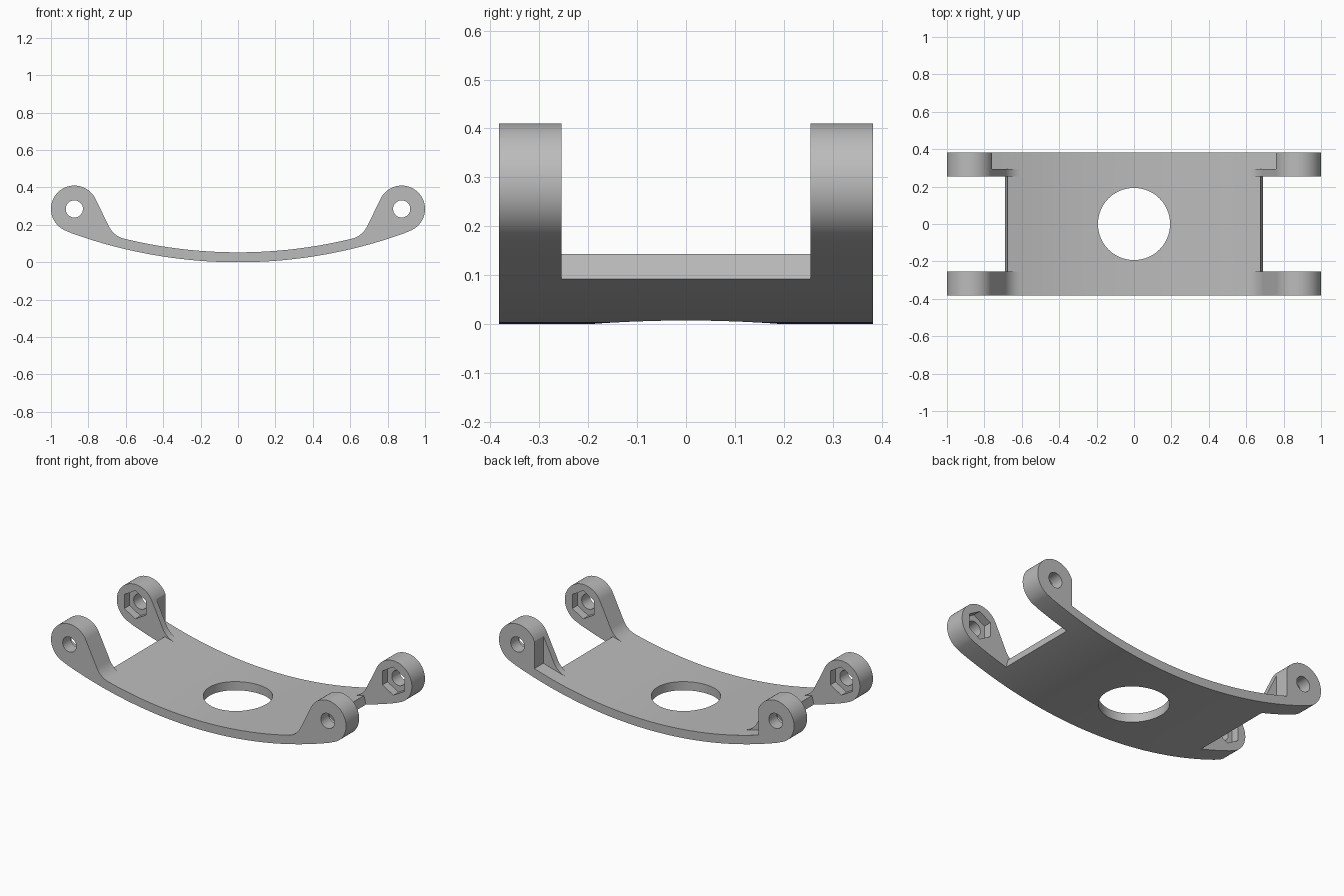
import bpy, bmesh, math
from math import sin, cos, radians
from mathutils import Vector

cube = bpy.data.objects.get("Cube")
if cube:
    bpy.data.objects.remove(cube, do_unlink=True)

# Main dimensions
R_OUT, R_IN = 2.628, 2.575          # curved plate, both about one axis
AXIS_Z = R_OUT
HALF_Y, EAR_Y = 0.382, 0.255        # outer and inner faces of the ears
EAR, EAR_R = Vector((0.875, 0.285)), 0.125
FIL_A, FIL_R = 13.7, 0.12           # fillet start angle and radius
END_A = 15.2                        # plate end angle between the ears


def polar(r, deg):
    """Point on the plate, angle measured from straight down."""
    a = radians(deg)
    return Vector((r * sin(a), AXIS_Z - r * cos(a)))


def arc(c, r, a0, a1, n):
    return [c + r * Vector((cos(t), sin(t))) for t in
            (radians(a0 + (a1 - a0) * i / n) for i in range(n + 1))]


def prism(name, pts, y0, y1):
    """Extrude an x-z outline along y."""
    bm = bmesh.new()
    face = bm.faces.new([bm.verts.new((p[0], y0, p[1])) for p in pts])
    res = bmesh.ops.extrude_face_region(bm, geom=[face])
    verts = [v for v in res["geom"] if isinstance(v, bmesh.types.BMVert)]
    bmesh.ops.translate(bm, verts=verts, vec=(0, y1 - y0, 0))
    bmesh.ops.recalc_face_normals(bm, faces=bm.faces)
    mesh = bpy.data.meshes.new(name)
    bm.to_mesh(mesh)
    bm.free()
    ob = bpy.data.objects.new(name, mesh)
    bpy.context.collection.objects.link(ob)
    return ob


def cut(target, cutter):
    """Subtract the cutter and remove it."""
    cutter.hide_render = True
    mod = target.modifiers.new("cut", 'BOOLEAN')
    mod.operation, mod.solver, mod.object = 'DIFFERENCE', 'EXACT', cutter
    bpy.context.view_layer.objects.active = target
    bpy.ops.object.modifier_apply(modifier=mod.name)
    bpy.data.objects.remove(cutter, do_unlink=True)


def flip(pts, s):
    return [Vector((p.x * s, p.y)) for p in pts]


# Side outline: fillet and ear joined by a common tangent, then the underside
fil = polar(R_IN - FIL_R, FIL_A)
gap = EAR - fil
lean = math.degrees(math.atan2(gap.y, gap.x) - math.acos((FIL_R + EAR_R) / gap.length))
ear_end = math.degrees(math.atan2(EAR.x, AXIS_Z - EAR.y))
half = arc(fil, FIL_R, FIL_A - 90, lean, 12)
half += arc(EAR, EAR_R, lean + 180, ear_end - 90, 48)
top = [polar(R_IN, FIL_A * i / 20) for i in range(-19, 20)]
under = [polar(R_OUT, ear_end * i / 28) for i in range(27, -28, -1)]
outline = top + half + under + flip(half, -1)[::-1]
bracket = prism("curved_bracket", outline, -HALF_Y, HALF_Y)

start = polar(R_IN, FIL_A)
for s in (1, -1):
    # Open gap between the two ears
    slot = [start, polar(R_IN, (FIL_A + END_A) / 2), polar(R_IN, END_A),
            polar(R_OUT + 0.15, END_A), Vector((1.2, 0)),
            Vector((1.2, 0.6)), Vector((start.x, 0.6))]
    cut(bracket, prism("slot_cutter", flip(slot, s), -EAR_Y, EAR_Y))

    # Clearance beside the rear ears
    wall = 0.76
    last = math.degrees(math.asin(wall / R_IN))
    notch = [polar(R_IN, FIL_A + (last - FIL_A) * i / 4) for i in range(5)]
    notch += [Vector((wall, 0.6)), Vector((start.x, 0.6))]
    cut(bracket, prism("notch_cutter", flip(notch, s), 0.295, 0.5))

    # Bolt bore, and hexagonal nut pockets on the inner ear faces
    c = Vector((EAR.x * s, EAR.y))
    cut(bracket, prism("bore_cutter", arc(c, 0.046, 0, 360, 32)[:-1], -0.5, 0.5))
    nut = arc(c, 0.086, 30, 390, 6)[:-1]
    cut(bracket, prism("nut_cutter", nut, -EAR_Y - 0.05, EAR_Y + 0.05))

# Large round opening through the plate
bpy.ops.mesh.primitive_cylinder_add(vertices=64, radius=0.193, depth=1)
cut(bracket, bpy.context.object)

# Single grey material
mat = bpy.data.materials.new("plain_grey")
mat.use_nodes = True
grey = (0.5, 0.5, 0.5, 1)
mat.diffuse_color = grey
bsdf = next(n for n in mat.node_tree.nodes if n.type == 'BSDF_PRINCIPLED')
bsdf.inputs["Base Color"].default_value = grey
bracket.data.materials.clear()
bracket.data.materials.append(mat)
for p in bracket.data.polygons:
    p.material_index = 0

bpy.ops.object.select_all(action='DESELECT')
bracket.select_set(True)
bpy.context.view_layer.objects.active = bracket
bpy.ops.object.shade_smooth_by_angle(angle=radians(25))
